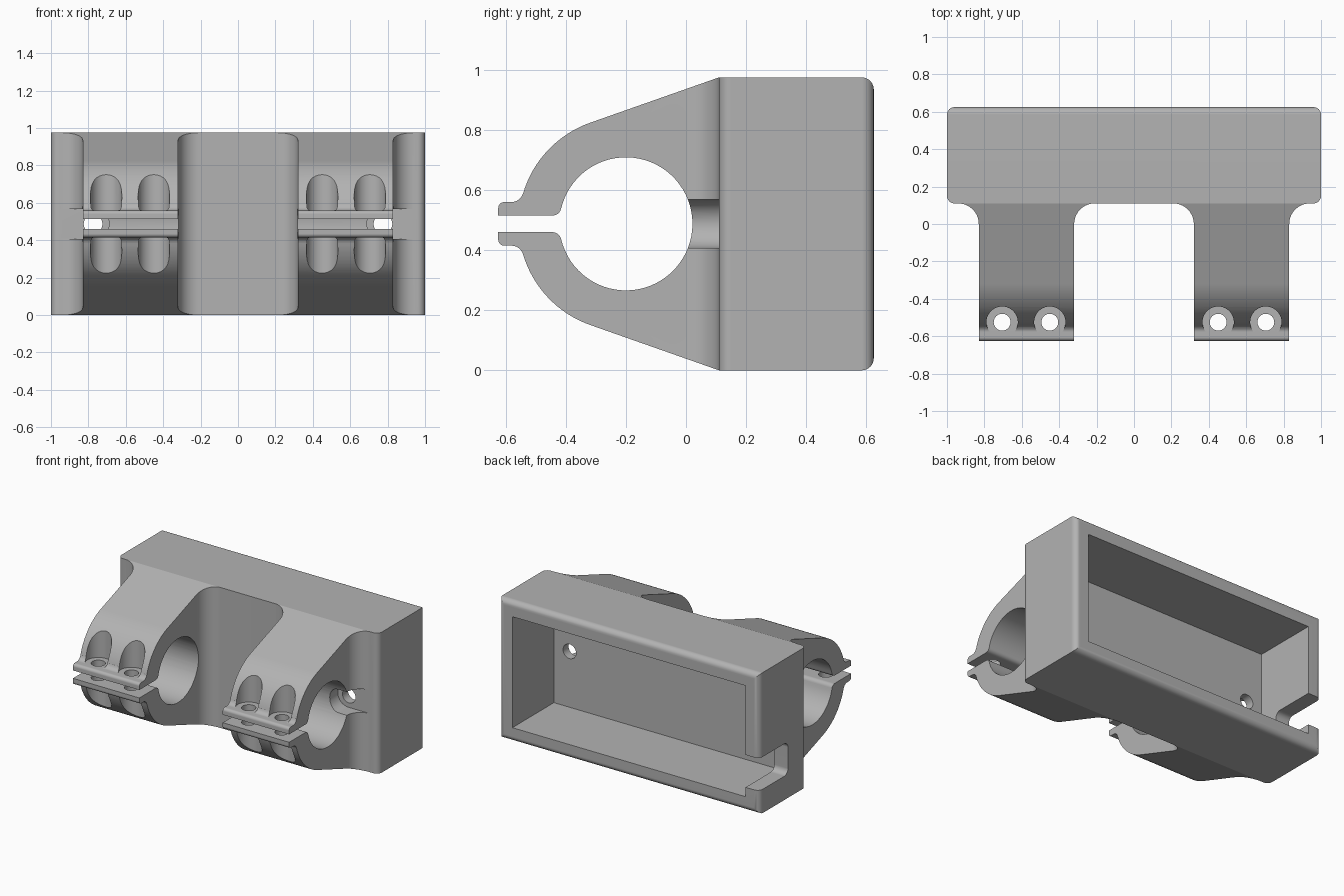
import bpy, bmesh
from math import sin, cos, radians

if "Cube" in bpy.data.objects:
    bpy.data.objects.remove(bpy.data.objects["Cube"], do_unlink=True)

H = 0.975            # overall height
MID = H / 2          # bore axis height
BORE_Y = -0.2        # bore axis depth
FRONT, BACK = 0.11, 0.625

grey = bpy.data.materials.new("plain_grey")
grey.use_nodes = True
grey.diffuse_color = (0.45, 0.45, 0.45, 1)
grey.node_tree.nodes["Principled BSDF"].inputs["Base Color"].default_value = (0.45, 0.45, 0.45, 1)


def make_object(name, bm):
    bmesh.ops.recalc_face_normals(bm, faces=bm.faces)
    mesh = bpy.data.meshes.new(name)
    bm.to_mesh(mesh)
    bm.free()
    mesh.materials.append(grey)
    obj = bpy.data.objects.new(name, mesh)
    bpy.context.scene.collection.objects.link(obj)
    return obj


def arc(cx, cy, r, start, end, n):
    angles = [radians(start + (end - start) * i / n) for i in range(n + 1)]
    return [(cx + r * cos(a), cy + r * sin(a)) for a in angles]


def prism(name, points, axis, low, high):
    """Extrude a 2D outline along one axis."""
    place = {"x": lambda a, b, t: (t, a, b),
             "y": lambda a, b, t: (a, t, b),
             "z": lambda a, b, t: (a, b, t)}[axis]
    bm = bmesh.new()
    ends = [[bm.verts.new(place(a, b, t)) for a, b in points] for t in (low, high)]
    for ring in ends:
        bm.faces.new(ring)
    n = len(points)
    for i in range(n):
        j = (i + 1) % n
        bm.faces.new((ends[0][i], ends[0][j], ends[1][j], ends[1][i]))
    return make_object(name, bm)


def rounded_rect(a0, a1, b0, b1, r, n=5):
    return (arc(a1 - r, b1 - r, r, 0, 90, n) + arc(a0 + r, b1 - r, r, 90, 180, n)
            + arc(a0 + r, b0 + r, r, 180, 270, n) + arc(a1 - r, b0 + r, r, 270, 360, n))


def disc(cx, cy, r, n=40):
    return arc(cx, cy, r, 0, 360, n)[:-1]


def combine(target, tool, operation):
    """Apply a boolean and discard the tool."""
    mod = target.modifiers.new("combine", "BOOLEAN")
    mod.object, mod.operation, mod.solver = tool, operation, "EXACT"
    graph = bpy.context.evaluated_depsgraph_get()
    mesh = bpy.data.meshes.new_from_object(target.evaluated_get(graph))
    target.modifiers.clear()
    target.data = mesh
    bpy.data.objects.remove(tool, do_unlink=True)


# Housing block with rounded back rim and vertical corners
bm = bmesh.new()
bmesh.ops.create_cube(bm, size=1)
for v in bm.verts:
    v.co = (v.co.x * 2, FRONT if v.co.y < 0 else BACK, (v.co.z + 0.5) * H)
rim = [e for e in bm.edges
       if all(v.co.y > 0.5 for v in e.verts)
       or (all(v.co.y < 0.5 for v in e.verts) and abs(e.verts[0].co.z - e.verts[1].co.z) > 0.5)]
bmesh.ops.bevel(bm, geom=rim, offset=0.04, segments=6, profile=0.5, affect="EDGES")
bracket = make_object("clamp_bracket", bm)

# Split clamp profile: sloped web, outer arc, tab, slot and bore (upper half, mirrored)
half = [(0.15, 0.483), (FRONT, MID)]
half += arc(BORE_Y, 0, 0.357, 109.3, 163.5, 16)
half += arc(-0.581, 0.1125, 0.04, -16.5, -90, 6)
half += arc(-0.605, 0.0525, 0.02, 90, 180, 5)
half += [(-0.625, 0.0275)]
half += arc(-0.4448, 0.0575, 0.03, -90, -13.2, 6)
half += arc(BORE_Y, 0, 0.2215, 166.8, 0, 32)[1:]
profile = [(y, MID + h) for y, h in half] + [(y, MID - h) for y, h in reversed(half[:-1])]

# Clamp outline from above, flaring into the housing
plan = [(0.32, -0.7), (0.83, -0.7)] + arc(0.94, 0, FRONT, 180, 90, 10)
plan += [(0.94, 0.15), (0.21, 0.15)] + arc(0.21, 0, FRONT, 90, 0, 10)

for side in (-1, 1):
    clamp = prism("clamp", profile, "x", side * 0.1, side * 0.97)
    combine(clamp, prism("outline", [(side * x, y) for x, y in plan], "z", -0.1, H + 0.1), "INTERSECT")
    # Screw holes and head seats through the tabs
    for x in (0.45, 0.705):
        combine(clamp, prism("screw_hole", disc(side * x, -0.525, 0.045), "z", 0, H), "DIFFERENCE")
        for low, high in ((MID + 0.073, H), (0, MID - 0.073)):
            combine(clamp, prism("screw_seat", disc(side * x, -0.525, 0.084), "z", low, high), "DIFFERENCE")
    combine(bracket, clamp, "UNION")

# Rear pocket
combine(bracket, prism("pocket", [(-0.895, 0.1), (0.895, 0.1), (0.895, 0.87), (-0.895, 0.87)],
                       "y", 0.17, 0.8), "DIFFERENCE")

# Cable notch in one end wall
combine(bracket, prism("cable_notch", rounded_rect(0.31, 0.8, 0.165, 0.39, 0.04), "x", -1.1, -0.8), "DIFFERENCE")

# Mounting holes with side-opening head slots behind the bores
for side in (-1, 1):
    slot = arc(side * 0.77, MID, 0.081, 90, 90 + side * 180, 16) + [(side * 1.1, MID - 0.081), (side * 1.1, MID + 0.081)]
    combine(bracket, prism("head_slot", slot, "y", -0.15, FRONT), "DIFFERENCE")
    combine(bracket, prism("mount_hole", disc(side * 0.775, MID, 0.05, 32), "y", 0.05, 0.25), "DIFFERENCE")

# Smooth curved faces, keep hard edges
bpy.ops.object.select_all(action="DESELECT")
bracket.select_set(True)
bpy.context.view_layer.objects.active = bracket
bpy.ops.object.shade_smooth_by_angle(angle=radians(30))
normals = bracket.modifiers.new("even_normals", "WEIGHTED_NORMAL")
normals.keep_sharp = True
